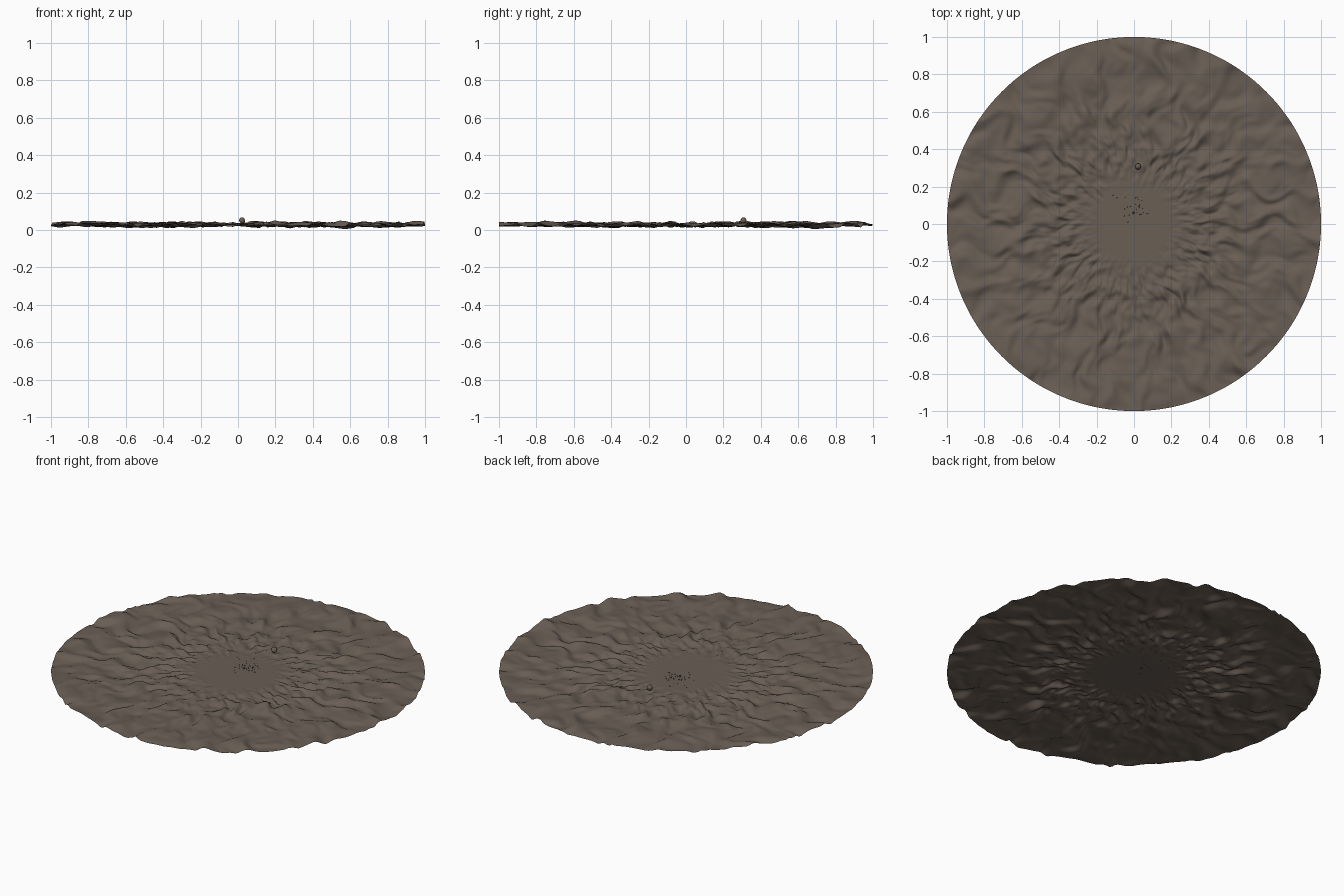
import bpy, bmesh, math, random
from mathutils import Vector, noise

cube = bpy.data.objects.get("Cube")
if cube:
    bpy.data.objects.remove(cube)

SEGMENTS, RINGS = 400, 110
BASE = 0.029
random.seed(4)


def material(name, rgb):
    mat = bpy.data.materials.new(name)
    mat.use_nodes = True
    mat.diffuse_color = (*rgb, 1)
    mat.node_tree.nodes["Principled BSDF"].inputs["Base Color"].default_value = (*rgb, 1)
    return mat


def finish(bm, name, mat):
    mesh = bpy.data.meshes.new(name)
    bm.to_mesh(mesh)
    bm.free()
    mesh.materials.append(mat)
    mesh.polygons.foreach_set("use_smooth", [True] * len(mesh.polygons))
    obj = bpy.data.objects.new(name, mesh)
    bpy.context.collection.objects.link(obj)
    return obj


def height(x, y):
    """Flat clearing that breaks into radial ripples widening outwards."""
    r = math.hypot(x, y)
    fade = min(max((r - 0.17) / 0.25, 0), 1)
    fade = fade * fade * (3 - 2 * fade)
    if fade == 0:
        return BASE
    a = math.atan2(y, x)
    a += 0.13 * noise.noise(Vector((x * 6, y * 6, 3)))
    depth = 5.5 * math.log(r)
    direction = Vector((math.cos(a), math.sin(a), 0))
    ripple = noise.noise(direction * 9 + Vector((0, 0, depth)))
    fine = noise.noise(direction * 20 + Vector((5, 2, depth * 2)))
    offset = 0.024 * ripple + 0.008 * fine
    return BASE + fade * max(-0.027, min(0.023, offset))


earth = material("brown earth", (0.142, 0.112, 0.09))
stone = material("dark stone", (0.09, 0.07, 0.058))

# Rippled round ground sheet
bm = bmesh.new()
centre = bm.verts.new((0, 0, BASE))
previous = None
for i in range(1, RINGS + 1):
    r = i / RINGS
    ring = []
    for j in range(SEGMENTS):
        a = math.tau * j / SEGMENTS
        x, y = r * math.cos(a), r * math.sin(a)
        ring.append(bm.verts.new((x, y, height(x, y))))
    for j in range(SEGMENTS):
        k = (j + 1) % SEGMENTS
        if previous:
            bm.faces.new((previous[j], ring[j], ring[k], previous[k]))
        else:
            bm.faces.new((centre, ring[j], ring[k]))
    previous = ring
finish(bm, "ground", earth)


def add_pebble(bm, x, y, z, radius, detail):
    made = bmesh.ops.create_icosphere(bm, subdivisions=detail, radius=radius)
    for v in made["verts"]:
        v.co *= 1 + 0.12 * noise.noise(v.co / radius)
        v.co += Vector((x, y, z))


# Single larger rock behind the clearing
bm = bmesh.new()
add_pebble(bm, 0.022, 0.307, 0.052, 0.016, 3)
finish(bm, "rock", earth)

# Scattered grit in the clearing
bm = bmesh.new()
for _ in range(40):
    x, y = random.gauss(0, 0.045), random.gauss(0.09, 0.04)
    add_pebble(bm, x, y, height(x, y) + 0.001, random.uniform(0.0015, 0.003), 1)
add_pebble(bm, -0.003, 0.06, BASE + 0.002, 0.006, 2)
finish(bm, "grit", stone)
